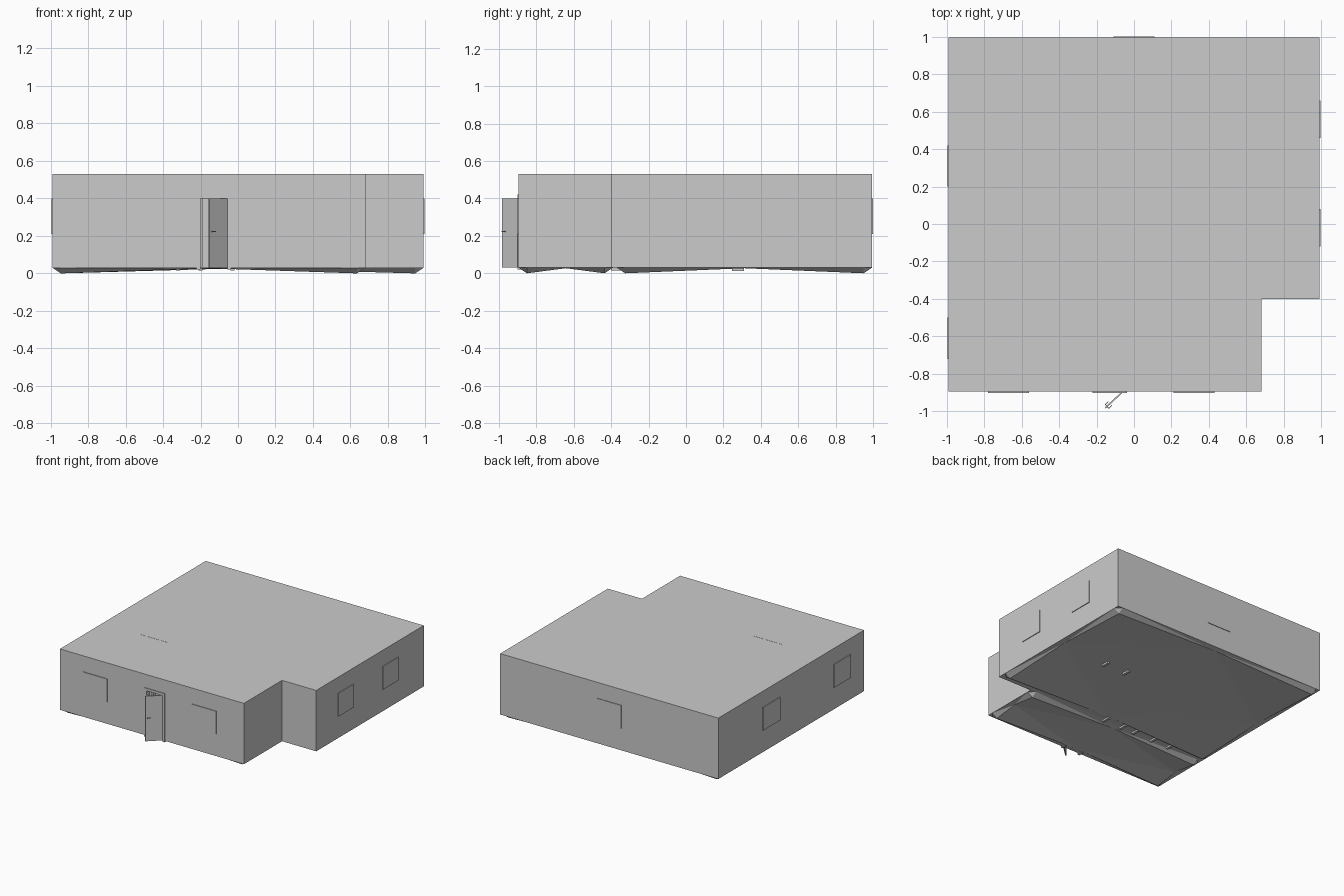
import bpy, bmesh, math
from mathutils import Vector

cube = bpy.data.objects.get("Cube")
if cube:
    bpy.data.objects.remove(cube, do_unlink=True)

GREY = (0.6, 0.6, 0.6, 1)
plaster = bpy.data.materials.new("plain_grey")
plaster.use_nodes = True
plaster.diffuse_color = GREY
plaster.node_tree.nodes["Principled BSDF"].inputs["Base Color"].default_value = GREY

X, BACK, FRONT = 0.99, 0.995, -0.895     # outer wall planes
NOTCH_X, NOTCH_Y = 0.68, -0.4
BASE, TOP, WALL = 0.03, 0.53, 0.04


def finish(name, bm):
    mesh = bpy.data.meshes.new(name)
    bm.to_mesh(mesh)
    bm.free()
    mesh.materials.append(plaster)
    ob = bpy.data.objects.new(name, mesh)
    bpy.context.collection.objects.link(ob)
    return ob


def prism(name, outline, z0, z1):
    bm = bmesh.new()
    face = bm.faces.new([bm.verts.new((x, y, z0)) for x, y in outline])
    up = bmesh.ops.extrude_face_region(bm, geom=[face])["geom"]
    bmesh.ops.translate(bm, vec=(0, 0, z1 - z0),
                        verts=[v for v in up if isinstance(v, bmesh.types.BMVert)])
    bmesh.ops.recalc_face_normals(bm, faces=bm.faces)
    return finish(name, bm)


def box(name, xs, ys, zs):
    (x0, x1), (y0, y1) = xs, ys
    return prism(name, [(x0, y0), (x1, y0), (x1, y1), (x0, y1)], *zs)


def cut(target, xs, ys, zs):
    cutter = box("cutter", xs, ys, zs)
    mod = target.modifiers.new("cut", "BOOLEAN")
    mod.operation, mod.solver, mod.object = "DIFFERENCE", "EXACT", cutter
    bpy.context.view_layer.objects.active = target
    bpy.ops.object.modifier_apply(modifier=mod.name)
    bpy.data.objects.remove(cutter, do_unlink=True)


# Hollow house shell with two main rooms and a front doorway
shell = prism("house_shell", [(-X, FRONT), (NOTCH_X, FRONT), (NOTCH_X, NOTCH_Y),
                              (X, NOTCH_Y), (X, BACK), (-X, BACK)], BASE, TOP)
inside = (BASE + 0.005, TOP - 0.02)
cut(shell, (-X + WALL, NOTCH_X - WALL), (FRONT + WALL, NOTCH_Y + 0.03), inside)
cut(shell, (-X + WALL, X - WALL), (NOTCH_Y + 0.07, BACK - WALL), inside)
cut(shell, (-0.2, -0.05), (FRONT - 0.1, FRONT + 0.1), (BASE - 0.1, 0.4))

# Corner room partitions
box("partition_side", (0.28, 0.31), (0.28, BACK - WALL), inside)
box("partition_front", (0.28, X - WALL), (0.26, 0.3), inside)


# Underside panels: edge on the wall line, dipping at the four inner corners
def floor_panel(name, xs, ys, inset=0.045):
    def steps(a, b):
        return [a, a + inset, (a + b) / 2, b - inset, b]

    def height(i, j):
        if i in (0, 4) or j in (0, 4):
            return BASE
        return 0.0 if i != 2 and j != 2 else BASE - 0.003

    bm = bmesh.new()
    grid = [[bm.verts.new((x, y, height(i, j))) for j, y in enumerate(steps(*ys))]
            for i, x in enumerate(steps(*xs))]
    for i in range(4):
        for j in range(4):
            bm.faces.new((grid[i][j], grid[i][j + 1], grid[i + 1][j + 1], grid[i + 1][j]))
    bmesh.ops.triangulate(bm, faces=bm.faces)
    return finish(name, bm)


floor_panel("front_floor", (-X, NOTCH_X), (FRONT, NOTCH_Y + 0.01))
floor_panel("back_floor", (-X, X), (NOTCH_Y + 0.03, BACK))

# Window plates on every wall
SILL = (0.21, 0.4)
for n, x in enumerate((-0.67, 0.32)):
    box(f"front_window_{n + 1}", (x - 0.11, x + 0.11), (FRONT - 0.006, FRONT + 0.002), SILL)
box("back_window", (-0.11, 0.11), (BACK - 0.002, BACK + 0.005), SILL)
for n, y in enumerate((-0.02, 0.56)):
    box(f"left_window_{n + 1}", (X - 0.002, X + 0.006), (y - 0.1, y + 0.1), SILL)
for n, y in enumerate((-0.61, 0.31)):
    box(f"right_window_{n + 1}", (-X - 0.006, -X + 0.002), (y - 0.11, y + 0.11), SILL)

# Front door frame
frame_y = (FRONT - 0.006, FRONT + WALL)
box("door_frame_right", (-0.222, -0.2), frame_y, (0.02, 0.42))
box("door_frame_left", (-0.055, -0.037), frame_y, (0.02, 0.42))
box("door_frame_top", (-0.2, -0.055), frame_y, (0.4, 0.42))

# Open door leaf with a lever on both faces, hinged on the left post
hinge = Vector((-0.06, FRONT, 0))
swing = math.atan2(-0.085, -0.092)
leaf = [box("door_leaf", (0, 0.128), (-0.004, 0.004), (BASE, 0.4))]
for side in (-1, 1):
    leaf.append(box("handle_stem", (0.112, 0.117), sorted((0, side * 0.016)), (0.22, 0.226)))
    leaf.append(box("handle_lever", (0.092, 0.117),
                    sorted((side * 0.012, side * 0.016)), (0.22, 0.226)))
for ob in leaf:
    ob.location = hinge
    ob.rotation_euler.z = swing

# Inner door posts showing below the floor
for n, x in enumerate((-0.03, -0.2, -0.32, -0.5, -0.66)):
    box(f"inner_post_{n + 1}", (x - 0.01, x + 0.01), (-0.4, -0.33), (0.015, 0.4))
for n, x in enumerate((0.31, 0.51)):
    box(f"corner_room_post_{n + 1}", (x - 0.01, x + 0.01), (0.245, 0.31), (0.012, 0.4))

# Thin wall crest showing on the roof
box("roof_crest", (-0.64, -0.38), (-0.344, -0.338), (TOP - 0.01, TOP + 0.001))
